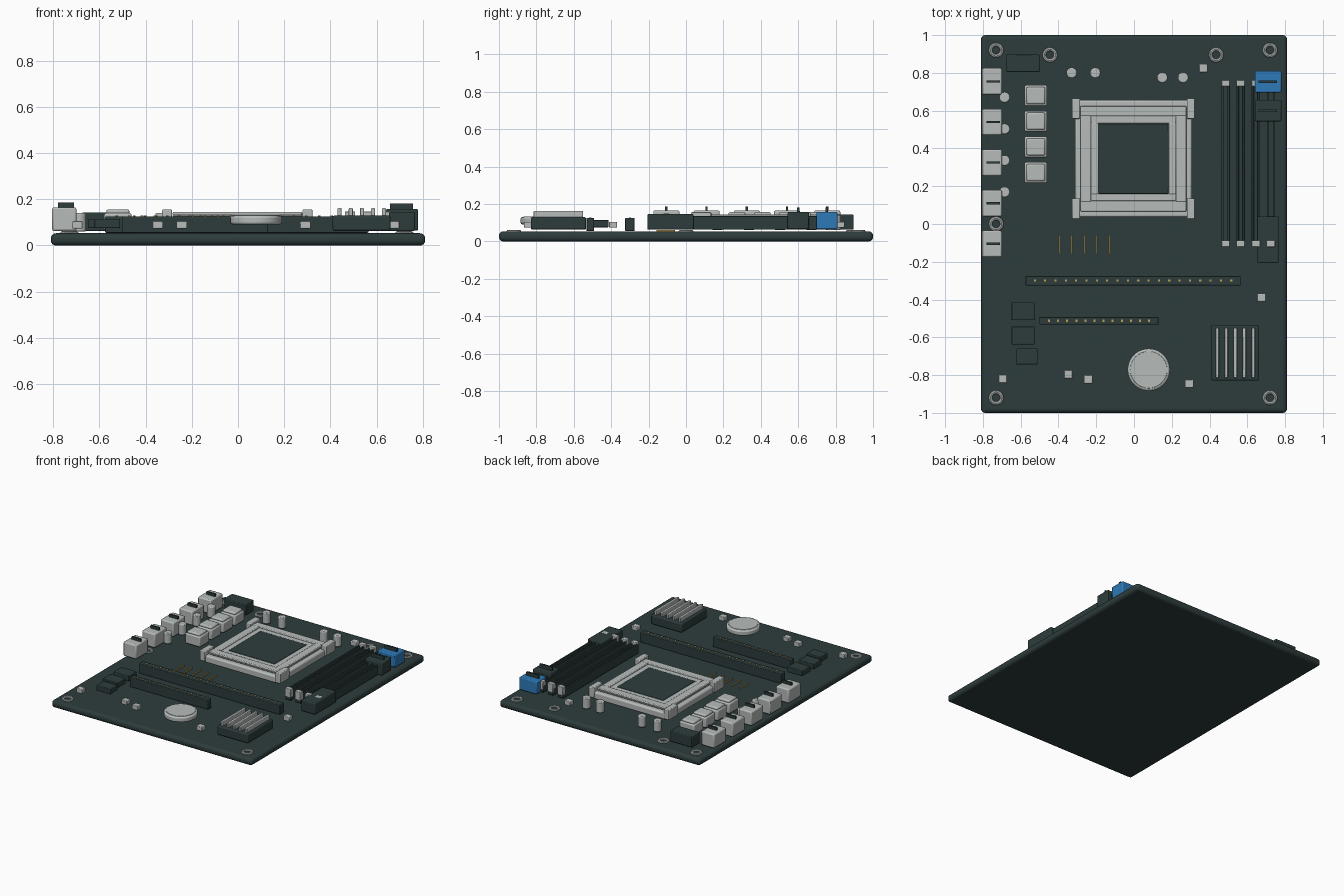
import bpy
from math import radians

if "Cube" in bpy.data.objects:
    bpy.data.objects.remove(bpy.data.objects["Cube"])


def material(name, rgb):
    m = bpy.data.materials.new(name)
    m.use_nodes = True
    m.diffuse_color = (*rgb, 1)
    m.node_tree.nodes["Principled BSDF"].inputs["Base Color"].default_value = (*rgb, 1)
    return m


DARK = material("dark green board", (0.027, 0.045, 0.045))
SILVER = material("pale silver", (0.47, 0.50, 0.49))
BLUE = material("blue plastic", (0.027, 0.195, 0.48))
GOLD = material("gold contact", (0.52, 0.35, 0.09))


def finish(name, mat, bevel=0.0, segments=2):
    ob = bpy.context.object
    ob.name = name
    ob.data.materials.append(mat)
    if bevel:
        mod = ob.modifiers.new("Bevel", "BEVEL")
        mod.width, mod.segments = bevel, segments
        mod.limit_method = "ANGLE"
    bpy.ops.object.shade_smooth_by_angle(angle=radians(35))
    return ob


def box(name, x, y, w, d, z0, z1, mat, bevel=0.005):
    bpy.ops.mesh.primitive_cube_add(size=1, location=(x, y, (z0 + z1) / 2))
    bpy.context.object.scale = (w, d, z1 - z0)
    bpy.ops.object.transform_apply(location=False, rotation=False, scale=True)
    return finish(name, mat, bevel)


def disc(name, x, y, r, z0, z1, mat, bevel=0.006, sides=24):
    bpy.ops.mesh.primitive_cylinder_add(vertices=sides, radius=r, depth=z1 - z0,
                                        location=(x, y, (z0 + z1) / 2))
    return finish(name, mat, bevel)


def frame(name, x, y, outer, inner, z0, z1, mat):
    """Square ring made of four bars."""
    bar, mid = outer - inner, (outer + inner) / 2
    for s in (-1, 1):
        box(name, x, y + s * mid, 2 * outer, bar, z0, z1, mat)
        box(name, x + s * mid, y, bar, 2 * inner + 0.01, z0, z1, mat)


# Circuit board
board = box("board", 0, 0, 1.62, 2, 0, 0.053, DARK, 0.022)
board.modifiers["Bevel"].segments = 4

# Mounting rings
for x, y in ((-.73, .92), (.72, .92), (-.445, .895), (.435, .895),
             (-.73, 0), (-.73, -.92), (.72, -.92)):
    bpy.ops.mesh.primitive_torus_add(major_radius=.03, minor_radius=.01, location=(x, y, .052),
                                     major_segments=24, minor_segments=8)
    finish("mounting_ring", SILVER)

# Rear ports with their tongues, and capacitors between them
for i in range(5):
    y = .755 - .215 * i
    box("port", -.752, y, .105, .14, .063, .165, SILVER, .008)
    box("port_tongue", -.745, y, .07, .012, .15, .186, DARK, 0)
for i in range(4):
    disc("port_capacitor", -.685, .67 - .167 * i, .028, .06, .14, SILVER)

# Power chokes
for i in range(4):
    y = .68 - .136 * i
    box("choke", -.52, y, .12, .11, .065, .14, SILVER, .008)
    box("choke_cap", -.52, y, .10, .09, .135, .156, SILVER, .008)

# Upper capacitors
for x, y in ((-.33, .8), (-.205, .8), (.15, .775), (.26, .775)):
    disc("capacitor", x, y, .028, .06, .14, SILVER)

# Processor socket: base, stepped frames, corner tabs, chip
CX, CY = -.003, .346
box("socket_base", CX, CY, .62, .62, .07, .122, SILVER, .01)
box("socket_plate", CX, CY, .56, .56, .12, .136, SILVER, .008)
frame("socket_rim", CX, CY, .28, .225, .13, .145, SILVER)
frame("socket_inner_ring", CX, CY, .225, .185, .13, .139, SILVER)
box("processor", CX, CY, .372, .372, .12, .14, DARK, .003)
for sx in (-1, 1):
    for sy in (-1, 1):
        box("socket_tab", CX + sx * .304, CY + sy * .265, .042, .108, .08, .156, SILVER)

# Memory slots: two rails over a base, with end clips
for i in range(4):
    x = .485 + .08 * i
    box("memory_slot", x, .32, .044, .87, .063, .115, DARK, .003)
    for s in (-1, 1):
        box("memory_slot_rail", x + s * .016, .32, .012, .87, .11, .135, DARK, .002)
        box("memory_clip", x, .32 + s * .425, .044, .035, .085, .148, SILVER, .004)

# Edge connectors
for name, y, mat in (("blue_connector", .753, BLUE), ("dark_connector", .6, DARK)):
    box(name, .71, y, .14, .113, .065, .157, mat, .006)
    box(name + "_tongue", .708, y, .1, .012, .15, .182, DARK, 0)
box("power_connector", .71, -.083, .112, .247, .063, .146, DARK, .006)

# Expansion slots with gold contacts
for name, x, y, w, d, n in (("long_slot", -.005, -.3, 1.14, .05, 20),
                            ("short_slot", -.185, -.512, .63, .04, 12)):
    box(name, x, y, w, d, .055, .125, DARK, .004)
    span = w - .1
    for i in range(n):
        box(name + "_contact", x - span / 2 + span * i / (n - 1), y, .011, .011,
            .12, .129, GOLD, 0)

# Gold traces
for i in range(5):
    box("gold_trace", -.395 + .066 * i, -.108, .007, .1, .05, .062, GOLD, 0)

# Dark chips
for x, y, w, d in ((-.588, -.462, .122, .095), (-.588, -.59, .122, .095),
                   (-.566, -.702, .112, .085)):
    box("chip", x, y, w, d, .075, .115, DARK, .004)
box("rear_connector", -.588, .85, .175, .093, .063, .143, DARK, .005)

# Coin battery
disc("battery", .078, -.772, .112, .09, .13, SILVER, .01, 40)
disc("battery_top", .078, -.772, .098, .128, .133, SILVER, .002, 40)

# Heatsink with fins
box("heatsink", .535, -.682, .25, .295, .063, .13, DARK, .008)
for i in range(5):
    box("heatsink_fin", .44 + .048 * i, -.682, .018, .265, .125, .162, SILVER, .004)

# Small surface parts
for x, y in ((.675, -.39), (-.695, -.82), (-.348, -.796), (-.243, -.822),
             (.292, -.845), (.367, .825)):
    box("surface_part", x, y, .046, .044, .073, .105, SILVER, .004)
